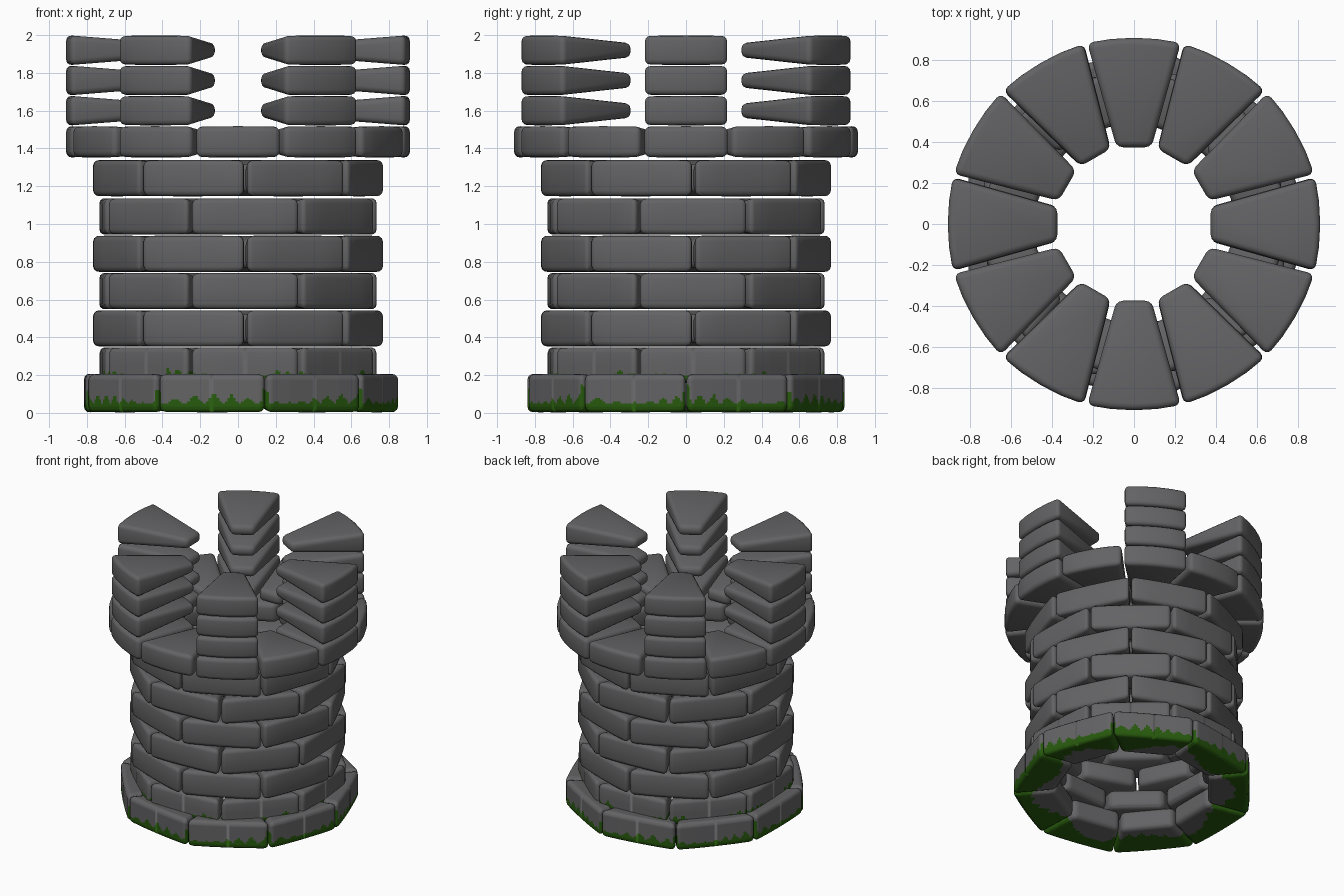
import bpy, bmesh, math
from mathutils import Matrix, Vector

if "Cube" in bpy.data.objects:
    bpy.data.objects.remove(bpy.data.objects["Cube"])


def material(name, rgb):
    m = bpy.data.materials.new(name)
    m.diffuse_color = (*rgb, 1)
    m.use_nodes = True
    m.node_tree.nodes["Principled BSDF"].inputs["Base Color"].default_value = m.diffuse_color
    return m


STONE = material("grey_stone", (0.125, 0.125, 0.13))
MOSS = material("green_moss", (0.02, 0.10, 0.004))


def brick(r_in, r_out, count, height, h_in, gap=0.012, bulge=0.01, bevel=0.032, cuts=None):
    """Rounded wedge stone: x is radial, y tangential, thinner at the inner end."""
    t = math.tan(math.pi / count)
    w_in, w_out = r_in * t - gap, r_out * t - gap
    outline = [(r_in, -w_in)]
    for i in range(5):
        s = i / 2 - 1
        outline.append((r_out - bulge * s * s, s * w_out))
    outline.append((r_in, w_in))
    bm = bmesh.new()
    rings = []
    for sign in (-1, 1):
        ring = []
        for x, y in outline:
            k = (x - r_in) / (r_out - r_in)
            ring.append(bm.verts.new((x, y, sign * (h_in + (height - h_in) * k) / 2)))
        rings.append(ring)
    low, high = rings
    bm.faces.new(low[::-1])
    bm.faces.new(high)
    n = len(outline)
    for i in range(n):
        j = (i + 1) % n
        bm.faces.new((low[i], low[j], high[j], high[i]))
    bm.normal_update()
    sharp = [e for e in bm.edges if e.calc_face_angle() > 0.5]
    bmesh.ops.bevel(bm, geom=sharp, offset=bevel, segments=3, profile=0.5, affect='EDGES')
    # fine cuts where moss has to end in a ragged line
    for co, no in cuts or []:
        bmesh.ops.bisect_plane(bm, geom=bm.verts[:] + bm.edges[:] + bm.faces[:],
                               plane_co=co, plane_no=no)
    me = bpy.data.meshes.new("stone")
    bm.to_mesh(me)
    bm.free()
    return me


def ring(name, stone, count, z_mids, start=0.0, moss=None):
    """Copies the stone around the axis, at each height."""
    bm = bmesh.new()
    for z in z_mids:
        for i in range(count):
            a = math.radians(start) + i * math.tau / count
            nv, nf = len(bm.verts), len(bm.faces)
            bm.from_mesh(stone)
            bm.verts.ensure_lookup_table()
            bm.faces.ensure_lookup_table()
            for f in bm.faces[nf:]:
                f.smooth = True
                if moss:
                    c = f.calc_center_median()
                    f.material_index = int(moss(c, a + math.atan2(c.y, c.x), z))
            bmesh.ops.transform(bm, verts=bm.verts[nv:],
                                matrix=Matrix.Translation((0, 0, z)) @ Matrix.Rotation(a, 4, 'Z'))
    me = bpy.data.meshes.new(name)
    bm.to_mesh(me)
    bm.free()
    me.materials.append(STONE)
    me.materials.append(MOSS)
    ob = bpy.data.objects.new(name, me)
    bpy.context.collection.objects.link(ob)
    return ob


def spikes(a):
    saw = abs((a * 9.5 + 0.4 * math.sin(5 * a)) % 1 - 0.5) * 2
    return saw * (0.6 + 0.4 * math.sin(7 * a + 1))


def base_moss(c, a, z):
    edge = abs(c.y) / (c.x * math.tan(math.pi / 9))
    limit = 0.045 + 0.06 * spikes(a) + (0.06 if edge > 0.93 else 0)
    inner = 0.64 + 0.06 * math.sin(6 * a) + 0.05 * spikes(a * 0.7)
    return c.z + z < limit and math.hypot(c.x, c.y) > inner


def low_moss(c, a, z):
    edge = abs(c.y) / (c.x * math.tan(math.pi / 8))
    return c.x > 0.6 and c.z + z < 0.195 + 0.045 * spikes(a * 1.3) * (edge > 0.5)


# Mossy foot: nine wide stones
zcuts = [((0, 0, -0.095 + 0.01 * i), (0, 0, 1)) for i in range(18)]
ycuts = [((0, -0.29 + 0.0145 * i, 0), (0, 1, 0)) for i in range(41)]
xcuts = [((0.56 + 0.02 * i, 0, 0), (1, 0, 0)) for i in range(12)]
foot = brick(0.52, 0.815, 9, 0.21, 0.15, gap=0.006, cuts=zcuts + ycuts + xcuts)
ring("base_stones", foot, 9, [0.105], 20, base_moss)

# Wall: staggered courses of eight stones
ring("lowest_course",
     brick(0.48, 0.728, 8, 0.195, 0.14, cuts=zcuts[:10] + ycuts), 8, [0.253], -42, low_moss)
wall = brick(0.48, 0.73, 8, 0.2, 0.14)
ring("wall_courses_even", wall, 8, [0.447, 0.842, 1.243], -64.5)
ring("wall_courses_odd", wall, 8, [0.645, 1.04], -42)

# Overhanging crown and six battlement stacks
ring("crown_ring", brick(0.375, 0.91, 12, 0.17, 0.09, gap=0.015, bulge=0.025), 12, [1.435])
ring("battlements", brick(0.375, 0.91, 12, 0.16, 0.075, gap=0.018, bulge=0.025, bevel=0.03),
     6, [1.6, 1.76, 1.92])
